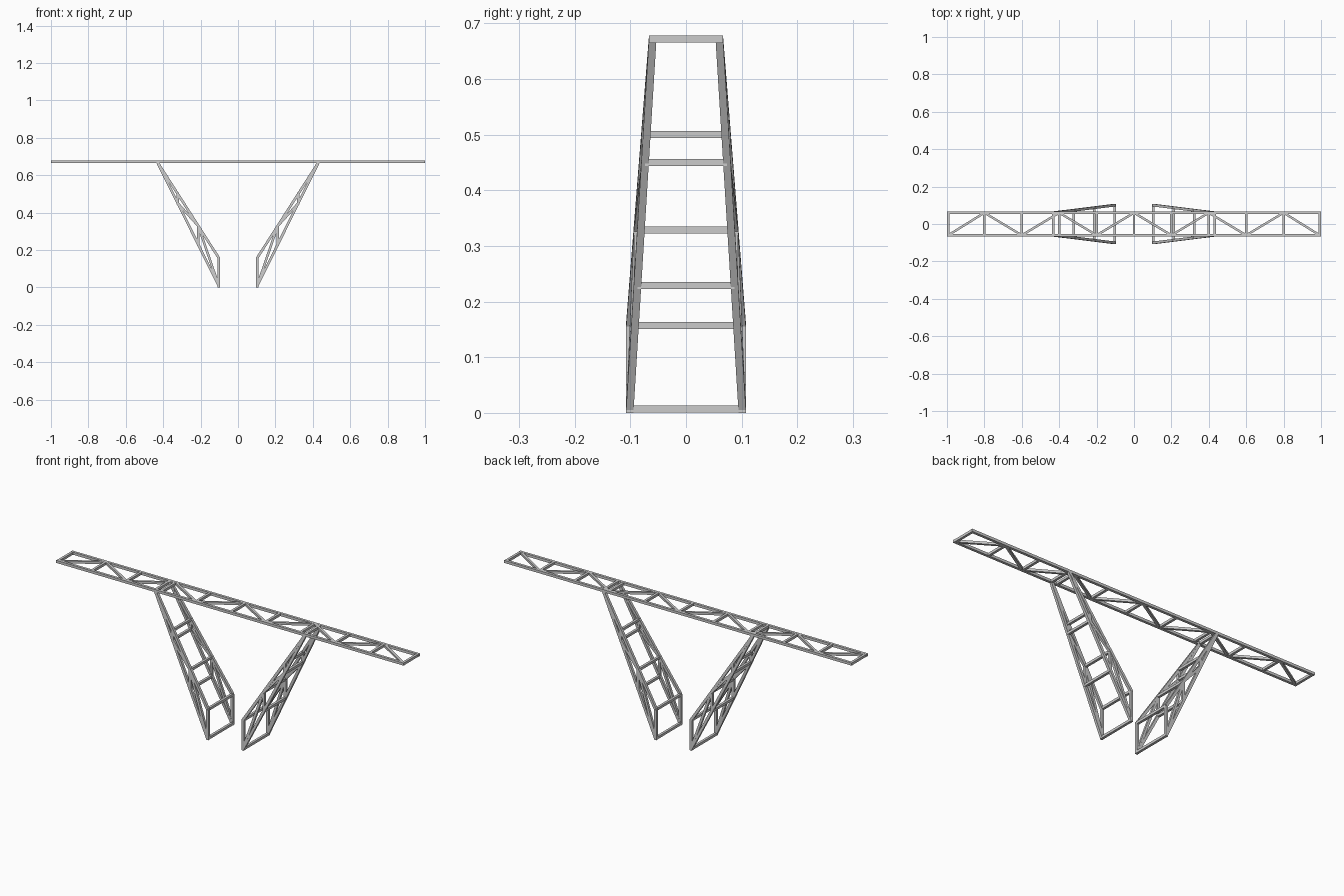
import bpy, bmesh
from mathutils import Vector

if "Cube" in bpy.data.objects:
    bpy.data.objects.remove(bpy.data.objects["Cube"])

W = 0.0135      # bar thickness
ZD = 0.672      # deck centre height


def bar(bm, a, b, w=W):
    """Square bar between two points."""
    a, b = Vector(a), Vector(b)
    d = (b - a).normalized()
    ref = Vector((0, 1, 0)) if abs(d.y) < 0.9 else Vector((0, 0, 1))
    u = d.cross(ref).normalized() * w / 2
    v = d.cross(u).normalized() * w / 2
    rings = []
    for p in (a, b):
        rings.append([bm.verts.new(p + s * u + t * v)
                      for s, t in ((1, 1), (-1, 1), (-1, -1), (1, -1))])
    lo, hi = rings
    faces = [bm.faces.new(lo), bm.faces.new(hi[::-1])]
    for i in range(4):
        j = (i + 1) % 4
        faces.append(bm.faces.new((lo[j], lo[i], hi[i], hi[j])))
    bmesh.ops.recalc_face_normals(bm, faces=faces)


def finish(bm, name):
    me = bpy.data.meshes.new(name)
    bm.to_mesh(me)
    bm.free()
    ob = bpy.data.objects.new(name, me)
    bpy.context.collection.objects.link(ob)
    return ob


# Horizontal truss: two chords, rungs and zigzag bracing
YD = 0.06
bm = bmesh.new()
for s in (-1, 1):
    bar(bm, (-1, s * YD, ZD), (1, s * YD, ZD))
finish(bm, "deck_chords")

xs = [max(-0.993, min(0.993, -1 + 0.2 * i)) for i in range(11)]
bm = bmesh.new()
for x in xs:
    bar(bm, (x, -YD, ZD), (x, YD, ZD), W * 0.95)
finish(bm, "deck_rungs")

bm = bmesh.new()
for i in range(10):
    s = -1 if i % 2 == 0 else 1
    bar(bm, (xs[i], s * YD, ZD), (xs[i + 1], -s * YD, ZD), W * 0.9)
finish(bm, "deck_bracing")


# Leg nodes: t runs from foot (0) to deck (1)
def node(t, z0, side):
    return Vector((0.102 + 0.33 * t, side * (0.101 - 0.041 * t), z0 + (ZD - z0) * t))


LOW, UP = 0.007, 0.157


def leg(name, mx):
    def put(bm, a, b, w=W):
        bar(bm, (a.x * mx, a.y, a.z), (b.x * mx, b.y, b.z), w)

    # Side chords and foot posts
    bm = bmesh.new()
    for s in (-1, 1):
        put(bm, node(0, LOW, s), node(1, LOW, s))
        put(bm, node(0, UP, s), node(1, UP, s))
        foot = node(0, LOW, s)
        foot.z = 0
        put(bm, foot, node(0, UP, s))
    finish(bm, name + "_chords")

    # Side web: posts and zigzag diagonals
    bm = bmesh.new()
    for s in (-1, 1):
        for k in (1, 2):
            put(bm, node(k / 3, LOW, s), node(k / 3, UP, s), W * 0.95)
        put(bm, node(0, LOW, s), node(1 / 3, UP, s), W * 0.95)
        put(bm, node(1 / 3, UP, s), node(2 / 3, LOW, s), W * 0.95)
        put(bm, node(2 / 3, LOW, s), node(1, UP, s), W * 0.95)
    finish(bm, name + "_web")

    # Crossbars joining the two sides
    bm = bmesh.new()
    for k in range(4):
        for z0 in ((LOW, UP) if k < 3 else (LOW,)):
            put(bm, node(k / 3, z0, -1), node(k / 3, z0, 1), W * 0.95)
    finish(bm, name + "_crossbars")


leg("right_leg", 1)
leg("left_leg", -1)
